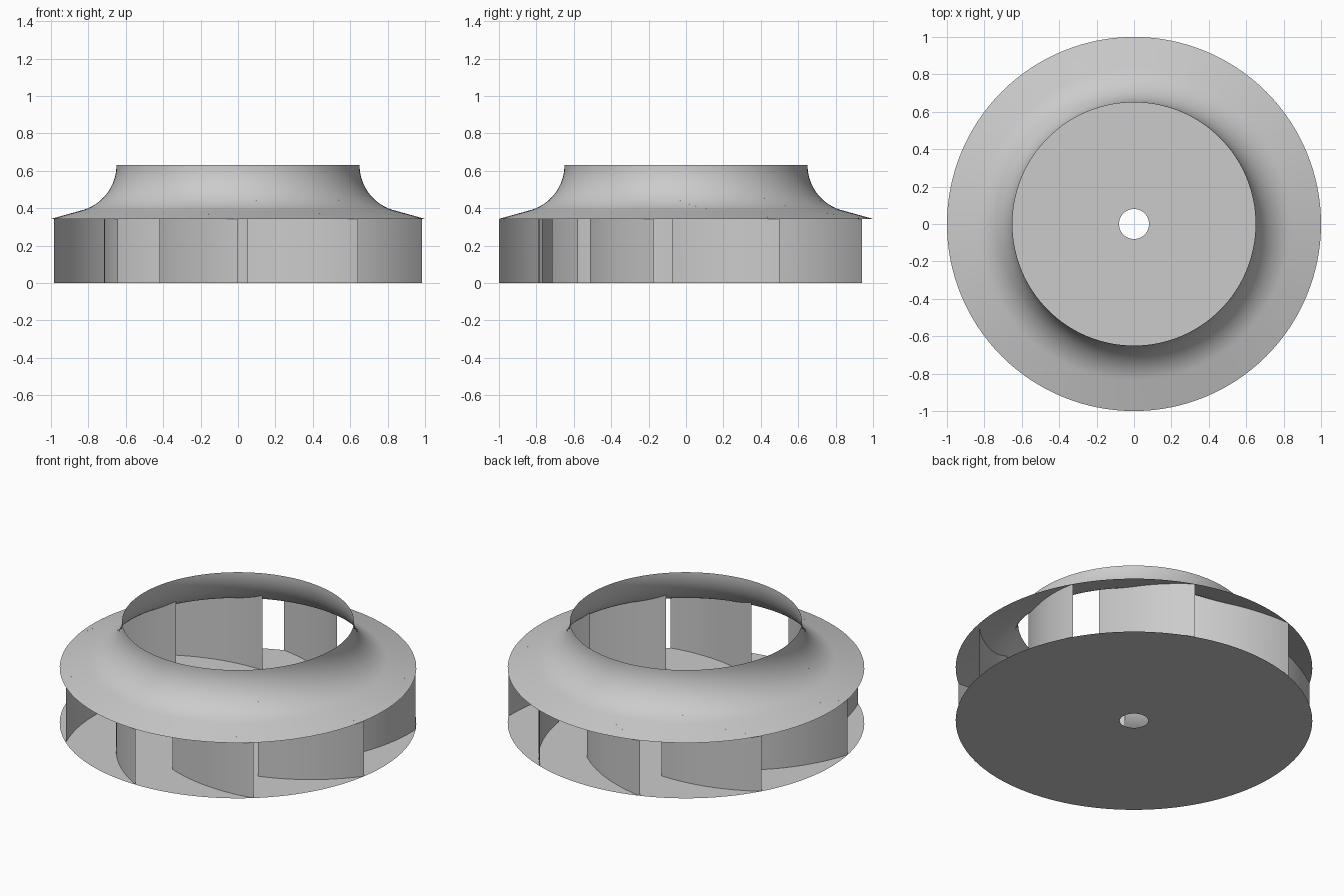
import bpy, bmesh, math
from mathutils import Vector

cube = bpy.data.objects.get("Cube")
if cube:
    bpy.data.objects.remove(cube, do_unlink=True)

SEGMENTS = 128
BLADES = 9
INNER_R, OUTER_R = 0.715, 1.0
RIM_Z, TOP_Z = 0.343, 0.63
FILLET_X, FILLET_R = 0.9, 0.25     # centre radius and size of the inlet flare
CONE_R = 0.84                      # where the flare meets the conical rim

metal = bpy.data.materials.new("grey_metal")
metal.use_nodes = True
colour = (0.6, 0.6, 0.6, 1)
metal.diffuse_color = colour
metal.node_tree.nodes["Principled BSDF"].inputs["Base Color"].default_value = colour


def flare_z(r):
    return TOP_Z - math.sqrt(max(0, FILLET_R ** 2 - (FILLET_X - r) ** 2))


def shroud_z(r):
    """Height of the shroud at radius r."""
    if r < CONE_R:
        return flare_z(r)
    t = min(1, (r - CONE_R) / (OUTER_R - CONE_R))
    return flare_z(CONE_R) * (1 - t) + RIM_Z * t


def finish(name, bm):
    mesh = bpy.data.meshes.new(name)
    bm.to_mesh(mesh)
    bm.free()
    mesh.materials.append(metal)
    obj = bpy.data.objects.new(name, mesh)
    bpy.context.collection.objects.link(obj)
    for poly in mesh.polygons:
        poly.use_smooth = True
    return obj


def lathe(name, profile):
    """Revolve (radius, height) points around the z axis."""
    bm = bmesh.new()
    rings = []
    for r, z in profile:
        angles = [math.tau * i / SEGMENTS for i in range(SEGMENTS)]
        rings.append([bm.verts.new((r * math.cos(a), r * math.sin(a), z)) for a in angles])
    for low, high in zip(rings, rings[1:]):
        for i in range(SEGMENTS):
            j = (i + 1) % SEGMENTS
            bm.faces.new((low[i], low[j], high[j], high[i]))
    return finish(name, bm)


def blade(name, tip_angle):
    """Backward-swept curved sheet running from the base up to the shroud."""
    root_angle = tip_angle - math.radians(36)
    root = Vector((math.cos(root_angle), math.sin(root_angle))) * INNER_R
    tip = Vector((math.cos(tip_angle), math.sin(tip_angle))) * OUTER_R
    chord = tip - root
    outward = Vector((chord.y, -chord.x)).normalized()
    steps, bulge = 24, 0.045
    bm = bmesh.new()
    columns = []
    for i in range(steps + 1):
        t = i / steps
        p = root + chord * t + outward * bulge * 4 * t * (1 - t)
        columns.append([bm.verts.new((p.x, p.y, z)) for z in (0, shroud_z(p.length))])
    for a, b in zip(columns, columns[1:]):
        bm.faces.new((a[0], b[0], b[1], a[1]))
    return finish(name, bm)


# Flat base with shaft hole
lathe("back_plate", [(OUTER_R, 0), (0.08, 0)])

# Conical rim flaring up into the inlet
flare = []
sweep = math.acos((FILLET_X - CONE_R) / FILLET_R)
for i in range(21):
    a = sweep * (1 - i / 20)
    flare.append((FILLET_X - FILLET_R * math.cos(a), TOP_Z - FILLET_R * math.sin(a)))
lathe("inlet_shroud", [(OUTER_R, RIM_Z)] + flare)

# Ring of blades
for k in range(BLADES):
    blade(f"blade_{k + 1}", math.radians(-90) + math.tau * k / BLADES)
